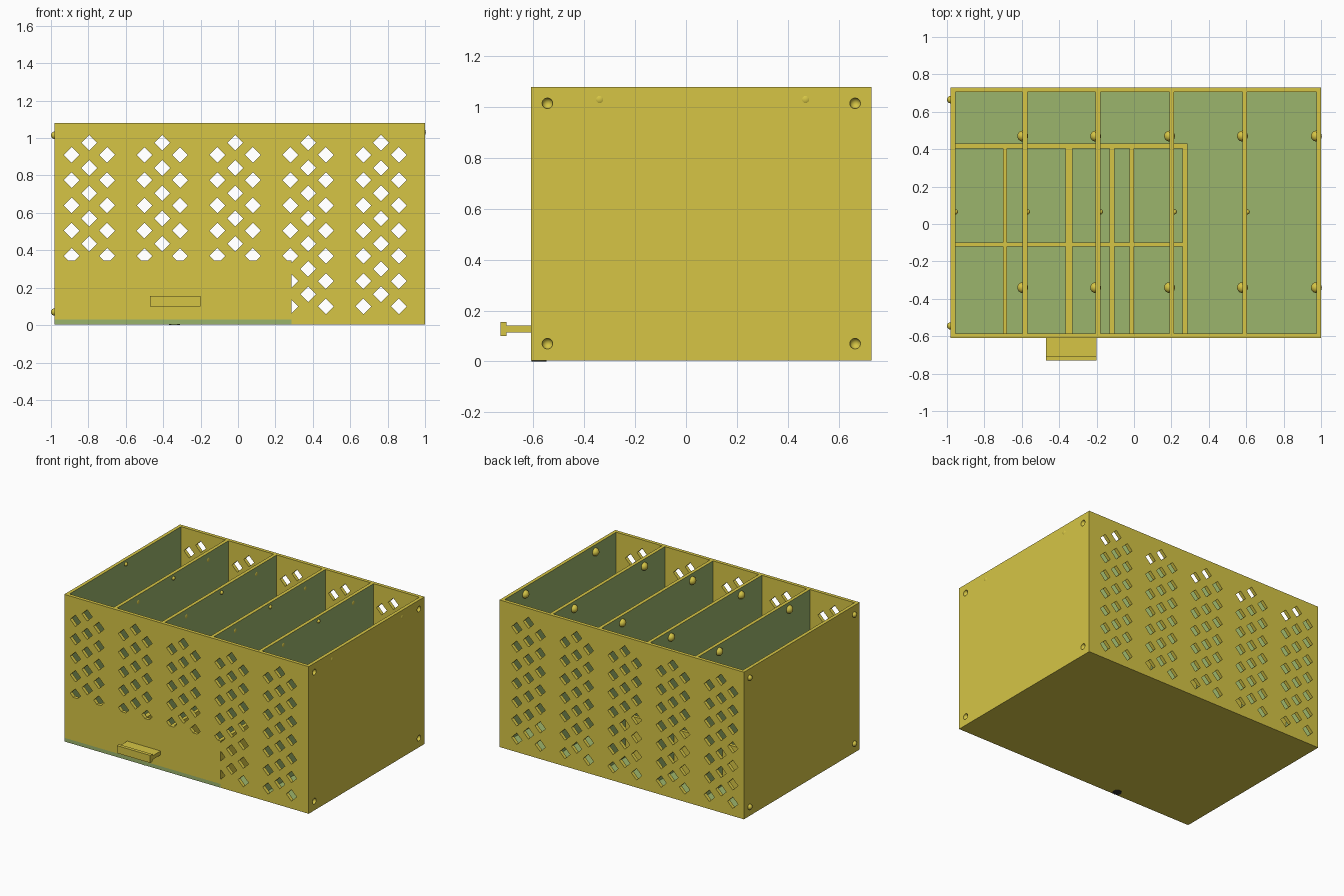
import bpy, bmesh
from mathutils import Vector, Matrix

if "Cube" in bpy.data.objects:
    bpy.data.objects.remove(bpy.data.objects["Cube"])


def material(name, rgb):
    m = bpy.data.materials.new(name)
    m.diffuse_color = (*rgb, 1)
    m.use_nodes = True
    m.node_tree.nodes["Principled BSDF"].inputs["Base Color"].default_value = m.diffuse_color
    return m


YELLOW = material("yellow", (0.67, 0.56, 0.06))
GREEN = material("green", (0.33, 0.46, 0.15))
DARK = material("dark", (0.03, 0.03, 0.03))

L, R, F, B = -0.98, 1.0, -0.61, 0.73     # outer case limits
Z0, TOP, T, FLOOR = 0.003, 1.08, 0.025, 0.03
DRAWER_R, DRAWER_B, DRAWER_TOP = 0.285, 0.43, 0.345


def finish(name, bm, mats=(YELLOW, GREEN)):
    bmesh.ops.recalc_face_normals(bm, faces=bm.faces)
    me = bpy.data.meshes.new(name)
    bm.to_mesh(me)
    bm.free()
    for m in mats:
        me.materials.append(m)
    ob = bpy.data.objects.new(name, me)
    bpy.context.collection.objects.link(ob)
    return ob


def box(name, x, y, z, green=()):
    """Box from min/max pairs; faces pointing along a 'green' direction get the green material."""
    bm = bmesh.new()
    size = [b - a for a, b in (x, y, z)]
    mid = [(a + b) / 2 for a, b in (x, y, z)]
    bmesh.ops.create_cube(bm, size=1, matrix=Matrix.Translation(mid) @ Matrix.Diagonal((*size, 1)))
    bm.normal_update()
    for f in bm.faces:
        if any(f.normal.dot(Vector(d)) > 0.9 for d in green):
            f.material_index = 1
    return finish(name, bm)


def spheres(name, points, r):
    bm = bmesh.new()
    for p in points:
        bmesh.ops.create_uvsphere(bm, u_segments=24, v_segments=12, radius=r,
                                  matrix=Matrix.Translation(p))
    for f in bm.faces:
        f.smooth = True
    return finish(name, bm)


def cut(ob, *cutters):
    for c in cutters:
        mod = ob.modifiers.new("cut", 'BOOLEAN')
        mod.operation, mod.solver, mod.object = 'DIFFERENCE', 'EXACT', c
    bpy.context.view_layer.update()
    ev = ob.evaluated_get(bpy.context.evaluated_depsgraph_get())
    ob_mesh = bpy.data.meshes.new_from_object(ev)
    ob.modifiers.clear()
    ob.data = ob_mesh


# Diamond vent cutter: five groups of three staggered columns
bm = bmesh.new()
for i in range(5):
    cx = -0.795 + 0.39 * i
    for dx, top in ((-0.095, 0.91), (0, 0.975), (0.095, 0.91)):
        for row in range(7):
            x, z, h = cx + dx, top - 0.135 * row, 0.042
            ring = [bm.verts.new((x + a * h, -1, z + b * h))
                    for a, b in ((1, 0), (0, 1), (-1, 0), (0, -1))]
            face = bm.faces.new(ring)
            ext = bmesh.ops.extrude_face_region(bm, geom=[face])["geom"]
            bmesh.ops.translate(bm, vec=(0, 2, 0),
                                verts=[v for v in ext if isinstance(v, bmesh.types.BMVert)])
vents = finish("vent_cutter", bm)
opening = box("opening_cutter", (L - 0.1, DRAWER_R), (F - 0.1, F + 0.1), (-0.1, DRAWER_TOP))

# Case: vented front and back, plain sides, floor
front = box("front_wall", (L, R), (F, F + T), (Z0, TOP))
cut(front, vents, opening)
back = box("back_wall", (L, R), (B - T, B), (Z0, TOP))
cut(back, vents)
iy = (F + T, B - T)
PX, NX, PZ, NY = (1, 0, 0), (-1, 0, 0), (0, 0, 1), (0, -1, 0)
box("left_wall", (L, L + T), iy, (Z0, TOP), [PX])
right = box("right_wall", (R - T, R), iy, (Z0, TOP), [NX])
box("floor", (L + T, R - T), iy, (Z0, FLOOR), [PZ])

# Tall dividers
dividers = [-0.595, -0.205, 0.19, 0.58]
for x in dividers:
    box("divider", (x, x + T), iy, (FLOOR, TOP), [PX, NX])

# Locating bumps on the left side and matching sockets on the right
corners = [(y, z) for y in (-0.545, 0.665) for z in (0.07, 1.015)]
spheres("side_bumps", [(L, y, z) for y, z in corners], 0.02)
sockets = spheres("socket_cutter", [(R, y, z) for y, z in corners], 0.021)
cut(right, sockets)

# Bumps along the top of the compartments
spheres("large_bumps", [(x, y, 1.03) for x in dividers + [R - T] for y in (-0.34, 0.47)], 0.029)
spheres("small_bumps", [(x, 0.065, 1.05) for x in [L + T] + [d + T for d in dividers]], 0.014)

for c in (vents, opening, sockets):
    bpy.data.objects.remove(c)

# Drawer: front, floor edge, back, side and inner partitions
dz = (FLOOR, DRAWER_TOP)
dy = (F + T, DRAWER_B - T)
box("drawer_front", (L, DRAWER_R), (F, F + T), dz)
box("drawer_floor_edge", (L, DRAWER_R), (F, F + T), (Z0, FLOOR), [NY])
box("drawer_back", (L + T, DRAWER_R), (DRAWER_B - T, DRAWER_B), dz)
box("drawer_side", (DRAWER_R - T, DRAWER_R), dy, dz)
for x0, x1 in ((-0.70, -0.68), (-0.365, -0.33), (-0.13, -0.105), (-0.025, 0.0)):
    box("drawer_partition", (x0, x1), dy, dz)
box("drawer_cross_partition", (L + T, DRAWER_R - T), (-0.12, -0.10), dz)

# T-shaped drawer handle
bm = bmesh.new()
profile = [(F, 0.113), (-0.705, 0.113), (-0.705, 0.10), (-0.73, 0.10),
           (-0.73, 0.155), (-0.705, 0.155), (-0.705, 0.142), (F, 0.142)]
face = bm.faces.new([bm.verts.new((-0.47, y, z)) for y, z in profile])
ext = bmesh.ops.extrude_face_region(bm, geom=[face])["geom"]
bmesh.ops.translate(bm, vec=(0.27, 0, 0), verts=[v for v in ext if isinstance(v, bmesh.types.BMVert)])
finish("drawer_handle", bm)

# Small catch under the drawer
bm = bmesh.new()
bmesh.ops.create_cone(bm, cap_ends=True, segments=24, radius1=0.03, radius2=0.03, depth=0.01,
                      matrix=Matrix.Translation((-0.34, -0.578, 0.005)))
finish("drawer_catch", bm, (DARK,))
